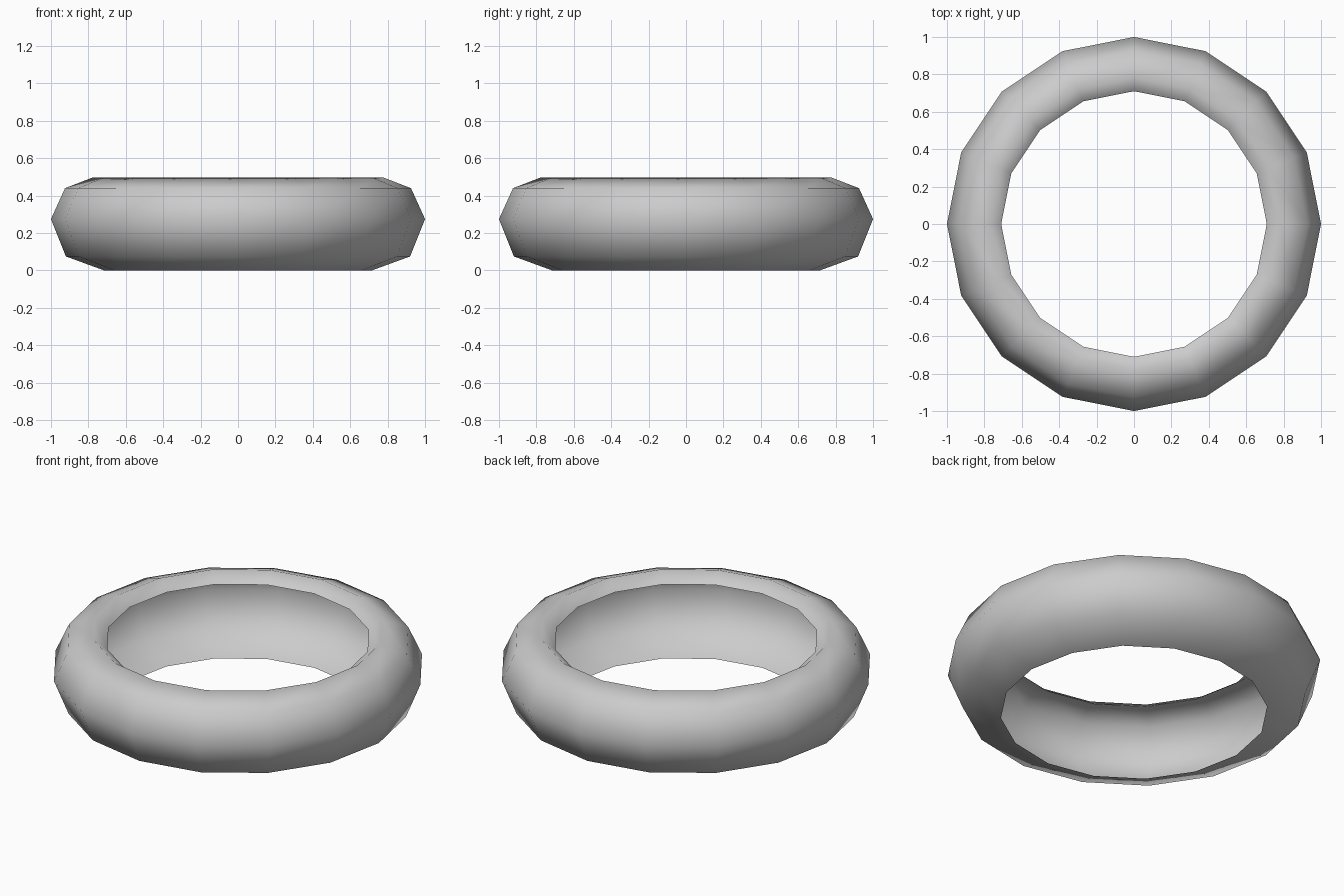
import bpy, bmesh, math

if "Cube" in bpy.data.objects:
    bpy.data.objects.remove(bpy.data.objects["Cube"])

SIDES = 16
# Open half-tube cross-section (radius, height), from lower rim to upper rim
PROFILE = [(0.715, 0.0), (0.92, 0.075), (1.0, 0.275),
           (0.925, 0.44), (0.78, 0.496), (0.71, 0.44)]

# Revolve the cross-section into a hollow ring
bm = bmesh.new()
verts = [bm.verts.new((r, 0, z)) for r, z in PROFILE]
edges = [bm.edges.new(pair) for pair in zip(verts, verts[1:])]
bmesh.ops.spin(bm, geom=verts + edges, cent=(0, 0, 0), axis=(0, 0, 1),
               angle=math.tau, steps=SIDES, use_duplicate=False)
bmesh.ops.remove_doubles(bm, verts=bm.verts[:], dist=0.001)

# Point the faces outward
bm.normal_update()
if sum(f.normal.dot(f.calc_center_median()) for f in bm.faces) < 0:
    bmesh.ops.reverse_faces(bm, faces=bm.faces[:])
for f in bm.faces:
    f.smooth = True

mesh = bpy.data.meshes.new("tyre_ring")
bm.to_mesh(mesh)
bm.free()
ring = bpy.data.objects.new("tyre_ring", mesh)
bpy.context.collection.objects.link(ring)
